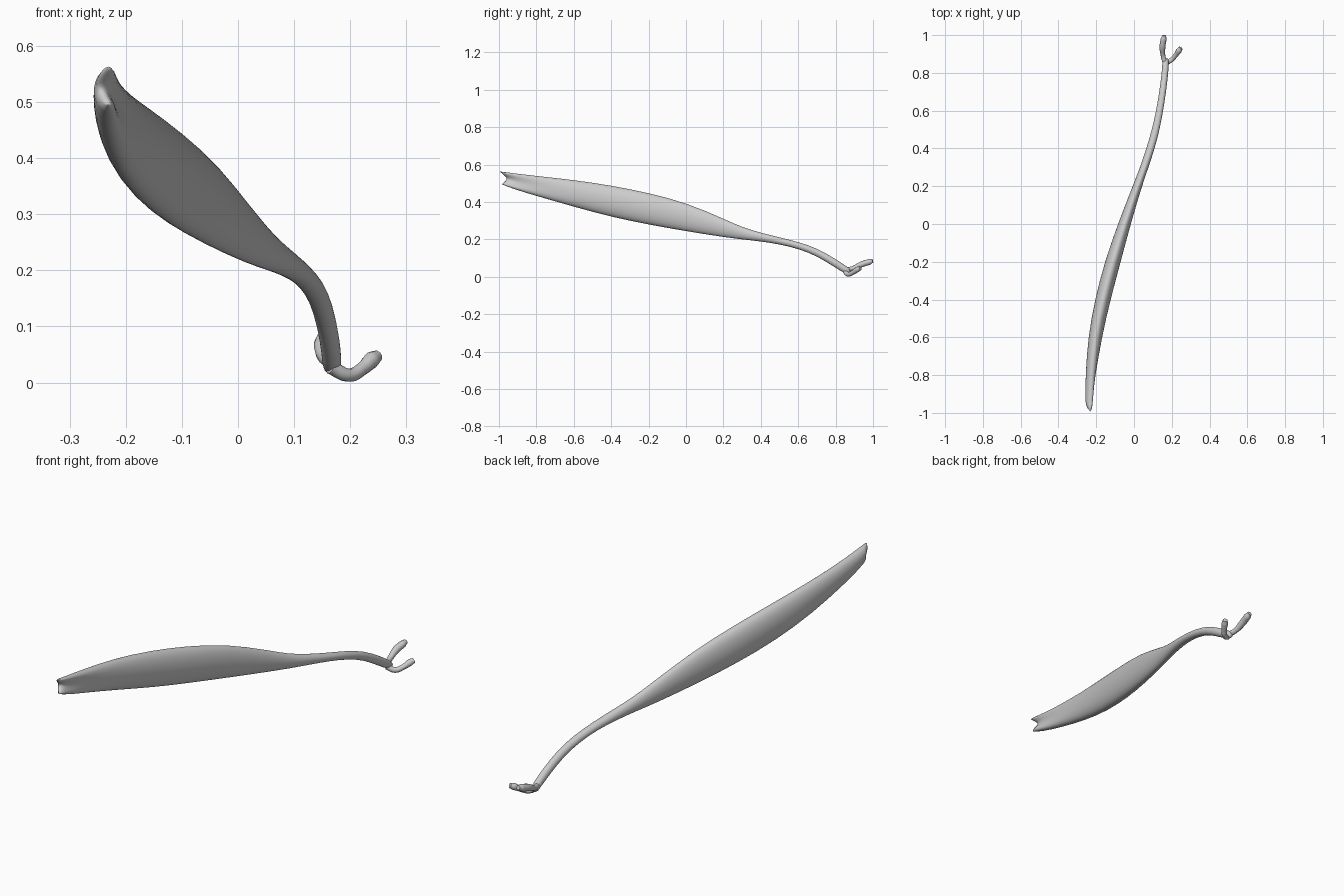
import bpy, bmesh, math

if "Cube" in bpy.data.objects:
    bpy.data.objects.remove(bpy.data.objects["Cube"])

SIDES = 20

# blade stations: y, x left, x right, z bottom, z top, groove depth on right side
STATIONS = [
    (-1.00, -.257, -.205, .495, .565, 1.2),
    (-0.92, -.258, -.202, .468, .554, 0.8),
    (-0.80, -.257, -.195, .432, .540, 0.3),
    (-0.60, -.244, -.170, .374, .519, 0.0),
    (-0.40, -.208, -.124, .319, .490, 0.0),
    (-0.20, -.156, -.070, .278, .450, 0.0),
    (0.00, -.086, -.017, .243, .398, 0.0),
    (0.20, -.008, .042, .212, .312, 0.0),
    (0.30, .032, .077, .200, .265, 0.0),
    (0.40, .065, .110, .189, .236, 0.0),
    (0.50, .095, .136, .174, .211, 0.0),
    (0.60, .117, .155, .150, .187, 0.0),
    (0.70, .134, .170, .112, .154, 0.0),
    (0.80, .147, .182, .048, .096, 0.0),
    (0.855, .150, .185, .014, .058, 0.0),
    (0.880, .152, .183, .012, .042, 0.0),
]


def ring(bm, y, x0, x1, z0, z1, groove, first):
    verts = []
    cx, cz, hx, hz = (x0 + x1) / 2, (z0 + z1) / 2, (x1 - x0) / 2, (z1 - z0) / 2
    for i in range(SIDES):
        a = 2 * math.pi * i / SIDES
        c, s = math.cos(a), math.sin(a)
        dx = hx * c
        if c > 0:
            dx -= hx * groove * max(0, c) ** 4
        # the open end is notched between its two lips
        dy = (0.04 * (1 - abs(s)) + (0.012 if s < 0 else 0)) if first else 0
        verts.append(bm.verts.new((cx + dx, y + dy, cz + hz * s)))
    return verts


# leaf-like blade tapering into the stalk
bm = bmesh.new()
rings = [ring(bm, *st, i == 0) for i, st in enumerate(STATIONS)]
for a, b in zip(rings, rings[1:]):
    for i in range(SIDES):
        j = (i + 1) % SIDES
        bm.faces.new((a[i], a[j], b[j], b[i]))
bm.faces.new(rings[-1])
# sunken end cap strips between the lips
for i in range(-SIDES // 4, SIDES // 4):
    m = SIDES // 2 - i
    quad = [rings[0][k % SIDES] for k in (i, i + 1, m - 1, m)]
    quad = list(dict.fromkeys(quad))
    if len(quad) >= 3:
        bm.faces.new(quad)
bmesh.ops.recalc_face_normals(bm, faces=bm.faces)
mesh = bpy.data.meshes.new("blade")
bm.to_mesh(mesh)
bm.free()
mesh.shade_smooth()
blade = bpy.data.objects.new("blade", mesh)
bpy.context.collection.objects.link(blade)
sub = blade.modifiers.new("smooth", 'SUBSURF')
sub.levels = sub.render_levels = 1


# forked tips at the low end: path points are (x, y, z, radius)
def prong(name, pts):
    cu = bpy.data.curves.new(name, 'CURVE')
    cu.dimensions = '3D'
    cu.bevel_depth = 1.0
    cu.bevel_resolution = 3
    cu.use_fill_caps = True
    cu.resolution_u = 6
    sp = cu.splines.new('BEZIER')
    sp.bezier_points.add(len(pts) - 1)
    for p, (x, y, z, r) in zip(sp.bezier_points, pts):
        p.co = (x, y, z)
        p.radius = r
        p.handle_left_type = p.handle_right_type = 'AUTO'
    ob = bpy.data.objects.new(name, cu)
    bpy.context.collection.objects.link(ob)


prong("left_prong", [(.167, .845, .038, .013), (.154, .89, .045, .012),
                     (.151, .94, .067, .016), (.157, .98, .080, .016),
                     (.160, .998, .086, .010)])
prong("right_prong", [(.165, .85, .028, .013), (.197, .868, .013, .012),
                      (.222, .895, .025, .012), (.238, .918, .040, .015),
                      (.248, .932, .047, .011)])
